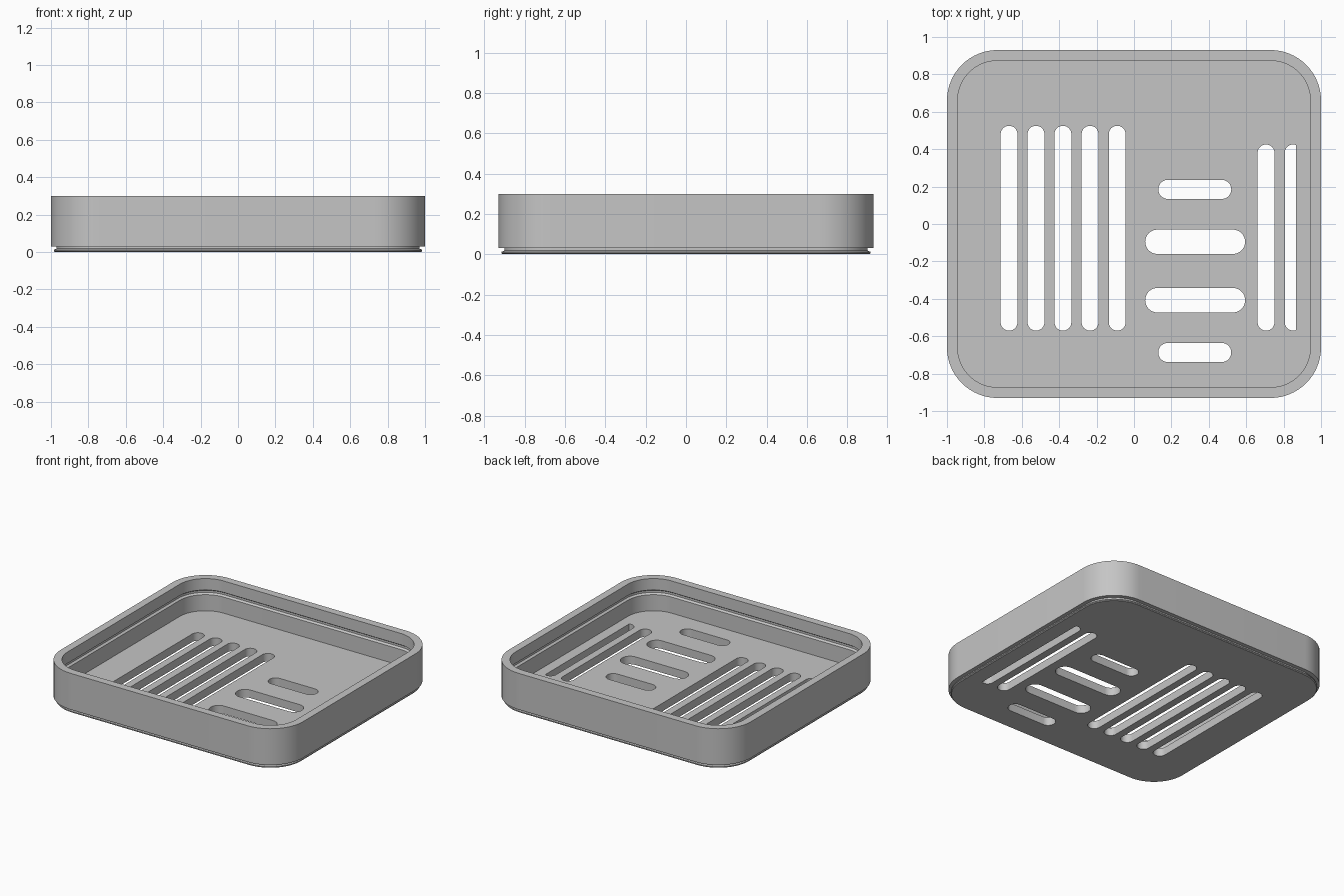
import bpy, bmesh, math

cube = bpy.data.objects.get("Cube")
if cube:
    bpy.data.objects.remove(cube, do_unlink=True)

HALF_X, HALF_Y, RADIUS = 1.0, 0.93, 0.27
HEIGHT, FLOOR = 0.30, 0.06
WALL = 0.057

grey = bpy.data.materials.new("grey_plastic")
grey.use_nodes = True
grey.diffuse_color = (0.56, 0.56, 0.56, 1)
grey.node_tree.nodes["Principled BSDF"].inputs["Base Color"].default_value = (0.56, 0.56, 0.56, 1)


def rounded_rect(hx, hy, r, steps):
    """Counter-clockwise outline with rounded corners."""
    pts = []
    for i, (sx, sy) in enumerate([(1, 1), (-1, 1), (-1, -1), (1, -1)]):
        for k in range(steps + 1):
            a = math.pi / 2 * (i + k / steps)
            pts.append((sx * (hx - r) + r * math.cos(a), sy * (hy - r) + r * math.sin(a)))
    return pts


def loft(bm, outlines):
    """Skin a stack of (points, z) outlines and cap both ends."""
    rings = [[bm.verts.new((x, y, z)) for x, y in pts] for pts, z in outlines]
    n = len(rings[0])
    for a, b in zip(rings, rings[1:]):
        for i in range(n):
            j = (i + 1) % n
            bm.faces.new((a[i], a[j], b[j], b[i]))
    bm.faces.new(rings[0][::-1])
    bm.faces.new(rings[-1])


def finish(bm, name):
    bmesh.ops.remove_doubles(bm, verts=bm.verts, dist=1e-5)
    bmesh.ops.recalc_face_normals(bm, faces=bm.faces)
    mesh = bpy.data.meshes.new(name)
    bm.to_mesh(mesh)
    bm.free()
    mesh.materials.append(grey)
    ob = bpy.data.objects.new(name, mesh)
    bpy.context.collection.objects.link(ob)
    return ob


# Tray section as (inset, z): base flange, neck, outer wall, rim, inner groove, floor
section = [(0.020, 0.0), (0.015, 0.005), (0.015, 0.012), (0.030, 0.018), (0.030, 0.030),
           (0.0, 0.030), (0.0, HEIGHT), (WALL, HEIGHT),
           (WALL, 0.215), (WALL - 0.015, 0.205), (WALL - 0.015, 0.190), (WALL, 0.180),
           (WALL, FLOOR)]
bm = bmesh.new()
loft(bm, [(rounded_rect(HALF_X - d, HALF_Y - d, RADIUS - d, 16), z) for d, z in section])
tray = finish(bm, "tray")

# Drain slots as (x min, x max, y min, y max)
slots = [(cx - 0.045, cx + 0.045, -0.57, 0.525) for cx in (-0.668, -0.524, -0.38, -0.235, -0.09)]
slots += [(cx - 0.045, cx + 0.045, -0.57, 0.425) for cx in (0.706, 0.851)]
slots += [(0.13, 0.52, 0.134, 0.236), (0.06, 0.594, -0.16, -0.03),
          (0.06, 0.594, -0.473, -0.342), (0.13, 0.52, -0.738, -0.636)]
CLIP_X = 0.866      # the outermost slot ends flat here

bm = bmesh.new()
for x0, x1, y0, y1 in slots:
    hx, hy = (x1 - x0) / 2, (y1 - y0) / 2
    cx, cy = (x0 + x1) / 2, (y0 + y1) / 2
    outline = [(cx + x, cy + y) for x, y in rounded_rect(hx, hy, min(hx, hy) - 0.0005, 8)]
    loft(bm, [(outline, -0.05), (outline, FLOOR + 0.05)])
cut = bmesh.ops.bisect_plane(bm, geom=bm.verts[:] + bm.edges[:] + bm.faces[:],
                             plane_co=(CLIP_X, 0, 0), plane_no=(1, 0, 0), clear_outer=True)
bmesh.ops.holes_fill(bm, edges=[e for e in bm.edges if e.is_boundary], sides=0)
cutter = finish(bm, "slot_cutter")
cutter.hide_render = True

# Cut the slots and clean up the cutter
bpy.ops.object.select_all(action='DESELECT')
bpy.context.view_layer.objects.active = tray
tray.select_set(True)
mod = tray.modifiers.new("slots", 'BOOLEAN')
mod.operation = 'DIFFERENCE'
mod.solver = 'EXACT'
mod.object = cutter
bpy.ops.object.modifier_apply(modifier=mod.name)
bpy.data.objects.remove(cutter, do_unlink=True)

bpy.ops.object.shade_smooth_by_angle(angle=math.radians(30))
